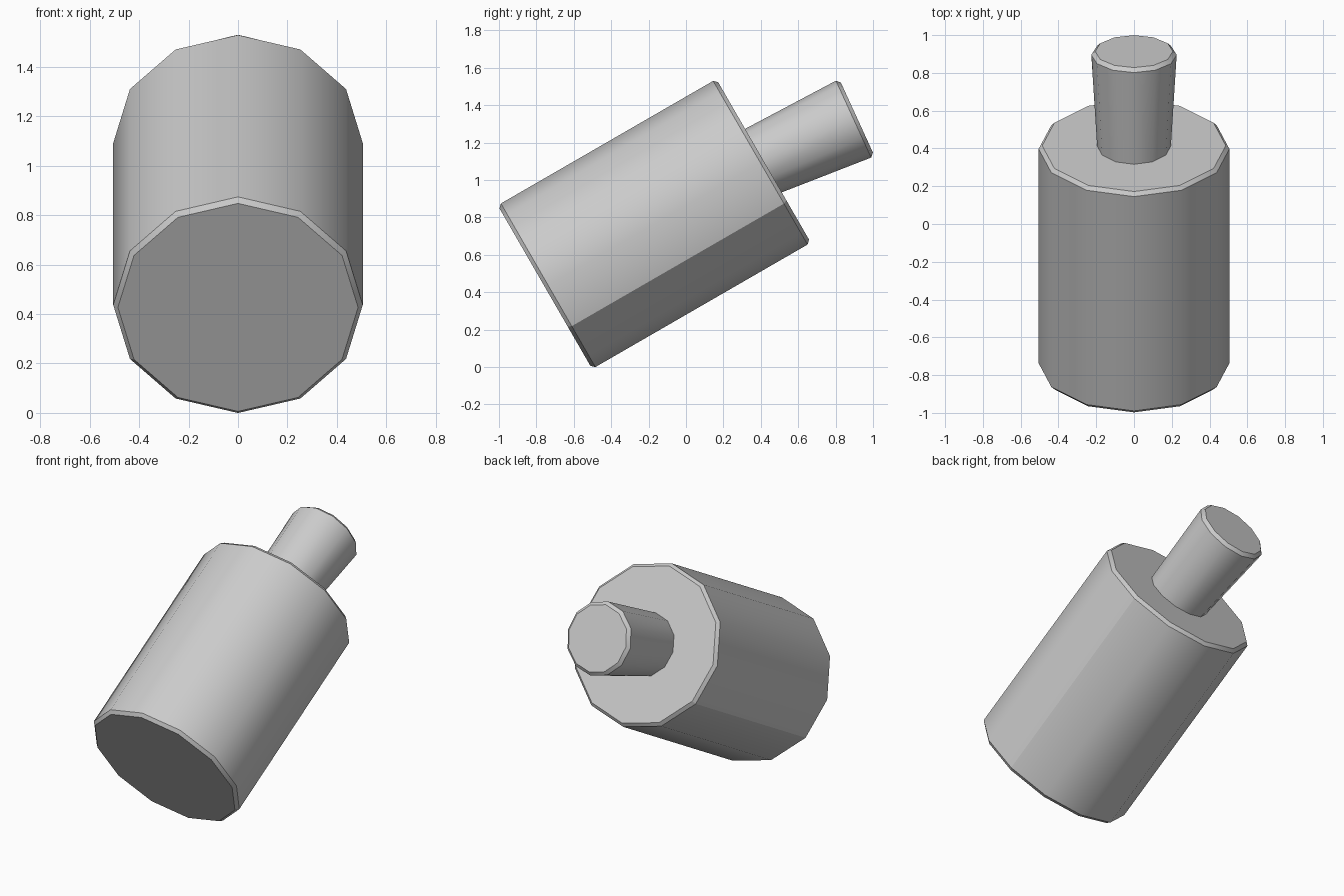
import bpy, bmesh, math
from mathutils import Vector

cube = bpy.data.objects.get("Cube")
if cube:
    bpy.data.objects.remove(cube, do_unlink=True)

SIDES = 12

grey = bpy.data.materials.new("plain grey")
grey.use_nodes = True
GREY = (0.6, 0.6, 0.6, 1.0)
grey.diffuse_color = GREY
grey.node_tree.nodes["Principled BSDF"].inputs["Base Color"].default_value = GREY


def turned_part(name, origin, tilt, profile, sharp_spokes=()):
    """Lathe (distance, radius) pairs about an axis tilted up from +y."""
    axis = Vector((0, math.cos(tilt), math.sin(tilt)))
    side = Vector((1, 0, 0))
    up = Vector((0, -math.sin(tilt), math.cos(tilt)))
    origin = Vector(origin)
    bm = bmesh.new()
    rings = []
    for dist, radius in profile:
        ring = []
        for i in range(SIDES):
            a = 2 * math.pi * i / SIDES
            ring.append(bm.verts.new(origin + axis * dist
                                     + (side * math.cos(a) + up * math.sin(a)) * radius))
        rings.append(ring)
    for low, high in zip(rings, rings[1:]):
        for i in range(SIDES):
            j = (i + 1) % SIDES
            bm.faces.new((low[i], low[j], high[j], high[i]))
    bm.faces.new(rings[0])
    bm.faces.new(rings[-1])
    bmesh.ops.recalc_face_normals(bm, faces=bm.faces)
    mesh = bpy.data.meshes.new(name)
    bm.to_mesh(mesh)
    bm.free()
    mesh.materials.append(grey)
    obj = bpy.data.objects.new(name, mesh)
    bpy.context.collection.objects.link(obj)

    # Smooth wall, crisp chamfers
    bpy.ops.object.select_all(action='DESELECT')
    obj.select_set(True)
    bpy.context.view_layer.objects.active = obj
    bpy.ops.object.shade_smooth_by_angle(angle=math.radians(31))
    for e in mesh.edges:
        a, b = e.vertices
        if a % SIDES == b % SIDES and a % SIDES in sharp_spokes:
            e.use_edge_sharp = True
    return obj


# Large chamfered body, with a hard line low on each side
turned_part("main_body", (0, -0.737, 0.437), math.radians(30),
            [(-0.02, 0.486), (0, 0.505), (1.31, 0.505), (1.33, 0.486)],
            sharp_spokes=(7, 11))

# Slimmer flared pin, its base buried in the back of the body
turned_part("rear_pin", (0, 0.332, 1.067), math.radians(24.6),
            [(0, 0.19), (0.62, 0.226), (0.64, 0.206)])
